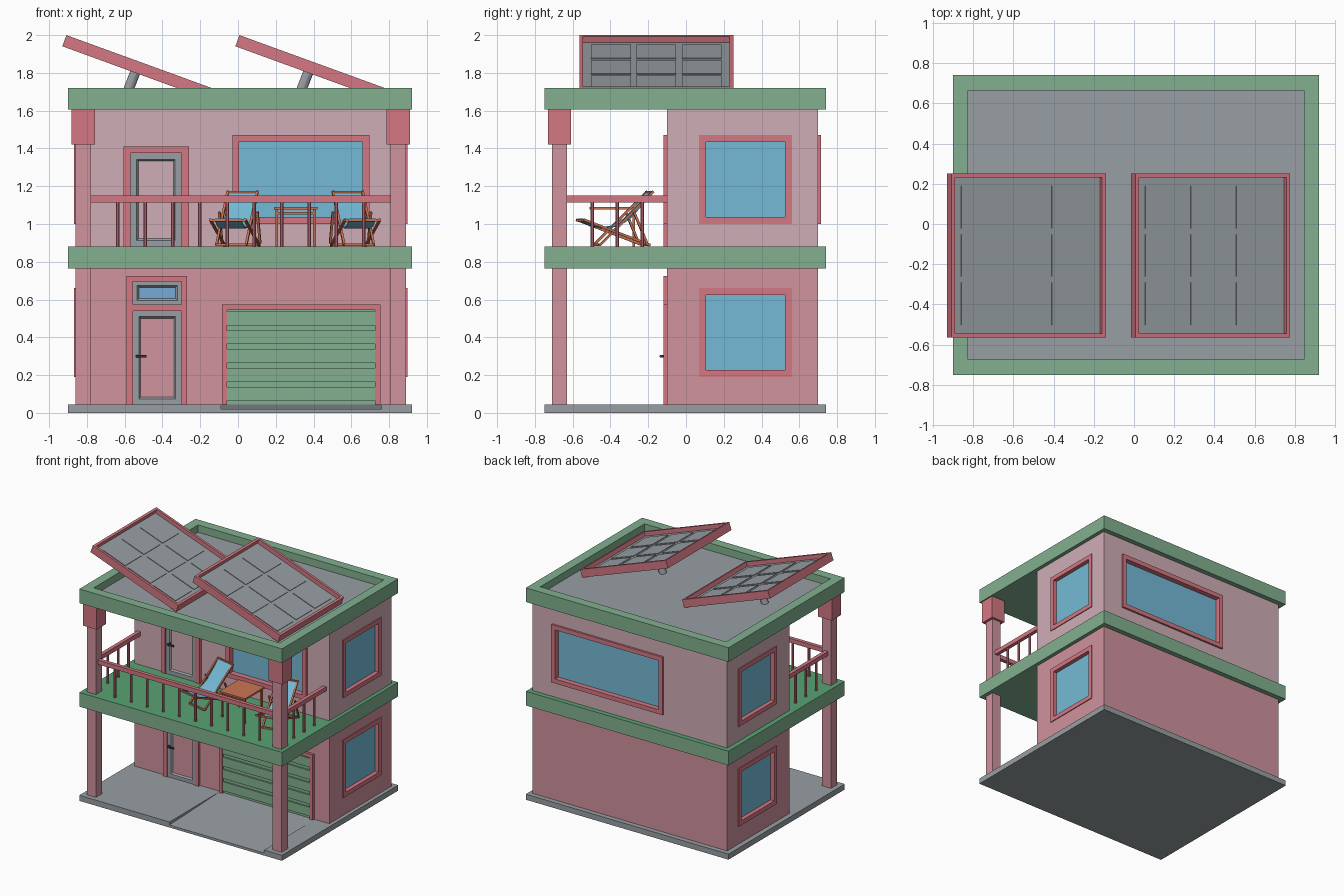
import bpy, bmesh, math
from mathutils import Vector, Matrix

if "Cube" in bpy.data.objects:
    bpy.data.objects.remove(bpy.data.objects["Cube"])


def material(name, r, g, b):
    lin = [(c / 255 / 12.92) if c < 10 else ((c / 255 + 0.055) / 1.055) ** 2.4 for c in (r, g, b)]
    m = bpy.data.materials.new(name)
    m.diffuse_color = (*lin, 1)
    m.use_nodes = True
    m.node_tree.nodes["Principled BSDF"].inputs["Base Color"].default_value = m.diffuse_color
    return m


PALE = material("pale pink wall", 208, 174, 182)
PINK = material("pink wall", 208, 147, 157)
RED = material("rose trim", 212, 119, 131)
GREEN = material("soft green", 130, 176, 144)
FLOOR = material("balcony green", 88, 164, 116)
GREY = material("grey", 152, 159, 163)
GLASS = material("sky blue", 116, 186, 214)
DOORGLASS = material("door glass blue", 120, 170, 214)
WOOD = material("orange wood", 205, 117, 84)
DARK = material("dark metal", 62, 66, 72)


def finish(name, bm, *mats):
    bmesh.ops.recalc_face_normals(bm, faces=bm.faces[:])
    me = bpy.data.meshes.new(name)
    bm.to_mesh(me)
    bm.free()
    for m in mats:
        me.materials.append(m)
    ob = bpy.data.objects.new(name, me)
    bpy.context.collection.objects.link(ob)
    return ob


def add_box(bm, x0, x1, y0, y1, z0, z1):
    mat = Matrix.Translation(((x0 + x1) / 2, (y0 + y1) / 2, (z0 + z1) / 2)) \
        @ Matrix.Diagonal((x1 - x0, y1 - y0, z1 - z0, 1))
    return bmesh.ops.create_cube(bm, size=1, matrix=mat)["verts"]


def boxes(name, mat, *dims):
    bm = bmesh.new()
    for d in dims:
        add_box(bm, *d)
    return finish(name, bm, mat)


def rods(name, mat, segs, r, sides=8):
    bm = bmesh.new()
    for a, b in segs:
        a, b = Vector(a), Vector(b)
        m = Matrix.Translation((a + b) / 2) @ (b - a).to_track_quat('Z', 'Y').to_matrix().to_4x4() \
            @ Matrix.Rotation(math.pi / sides, 4, 'Z')
        bmesh.ops.create_cone(bm, cap_ends=True, segments=sides, radius1=r, radius2=r,
                              depth=(b - a).length, matrix=m)
    return finish(name, bm, mat)


def inset_box(name, dims, direction, margin, depth, bevel, mats):
    """Box with one face inset and sunk; the sunk face takes the second colour."""
    bm = bmesh.new()
    add_box(bm, *dims)
    bm.normal_update()
    f = max(bm.faces, key=lambda q: q.normal.dot(Vector(direction)))
    bmesh.ops.inset_individual(bm, faces=[f], thickness=margin)
    bmesh.ops.inset_individual(bm, faces=[f], thickness=bevel, depth=-depth)
    f.material_index = 1
    return finish(name, bm, *mats)


X0, X1, Y0, Y1 = -0.90, 0.92, -0.75, 0.74      # slab outline
WX0, WX1, WY0, WY1 = -0.86, 0.89, -0.10, 0.70  # wall outline

# Base slab with a shallow driveway ramp
boxes("base_slab", GREY, (X0, -0.09, Y0, Y1, 0, 0.045), (0.76, X1, Y0, Y1, 0, 0.045))
bm = bmesh.new()
side = bm.faces.new([bm.verts.new((-0.09, y, z)) for y, z in
                     ((Y0, 0), (Y1, 0), (Y1, 0.045), (-0.1, 0.045), (Y0, 0.02))])
ext = bmesh.ops.extrude_face_region(bm, geom=[side])["geom"]
bmesh.ops.translate(bm, vec=(0.85, 0, 0), verts=[v for v in ext if isinstance(v, bmesh.types.BMVert)])
finish("driveway_ramp", bm, GREY)

# Middle slab with balcony floor, and roof slab with sunken deck
inset_box("middle_slab", (X0, X1, Y0, Y1, 0.765, 0.88), (0, 0, 1), 0.002, 0, 0, (GREEN, FLOOR))
inset_box("roof_slab", (X0, X1, Y0, Y1, 1.605, 1.72), (0, 0, 1), 0.107, 0.06, 0, (GREEN, GREY))

# Walls
lower = boxes("lower_wall", PINK, (WX0, WX1, WY0, WY1, 0.045, 0.765))
upper = boxes("upper_wall", PALE, (WX0, WX1, WY0, WY1, 0.88, 1.605))


def window(name, wall, pos, turn, w, h, out):
    """Framed window in a pocket cut into the wall; local -y points outward."""
    a, b, fw, d = w / 2, h / 2, 0.036, 0.04
    mat = Matrix.Translation(pos) @ Matrix.Rotation(turn, 4, 'Z')
    cut = boxes("cutter", GREY, (-a + .005, a - .005, -0.1, d, -b + .005, b - .005))
    frame = boxes(name + "_frame", RED, (-a, -a + fw, -out, d, -b, b), (a - fw, a, -out, d, -b, b),
                  (-a + fw, a - fw, -out, d, b - fw, b), (-a + fw, a - fw, -out, d, -b, -b + fw))
    pane = boxes(name + "_glass", GLASS, (-a + .01, a - .01, 0.026, d + .005, -b + .01, b - .01))
    for ob in (cut, frame, pane):
        ob.matrix_world = mat
    mod = wall.modifiers.new("pocket", 'BOOLEAN')
    mod.object, mod.solver = cut, 'EXACT'
    bpy.context.view_layer.update()
    bpy.context.view_layer.objects.active = wall
    bpy.ops.object.modifier_apply(modifier=mod.name)
    bpy.data.objects.remove(cut)


Q = math.pi / 2
for wall, z, lvl in ((lower, 0.425, "lower"), (upper, 1.235, "upper")):
    window(lvl + "_right_window", wall, (WX1, 0.315, z), Q, 0.49, 0.47, 0.007)
    window(lvl + "_left_window", wall, (WX0, 0.315, z), -Q, 0.49, 0.47, 0.007)
window("front_window", upper, (0.333, WY0, 1.235), 0, 0.725, 0.47, 0.02)
window("back_window", upper, (0.21, WY1, 1.235), 2 * Q, 1.0, 0.47, 0.016)

# Front doors with glazed panels, transom and lever handles
F = (-0.12, -0.08)
boxes("lower_door_frame", RED, (-.59, -.555, *F, .045, .725), (-.30, -.27, *F, .045, .725),
      (-.555, -.30, *F, .695, .725), (-.555, -.30, *F, .54, .575))
boxes("upper_door_frame", RED, (-.605, -.57, *F, .88, 1.41), (-.30, -.26, *F, .88, 1.41),
      (-.57, -.30, *F, 1.375, 1.41))
D = (-0.112, -0.08)
inset_box("lower_door", (-.555, -.30, *D, .045, .54), (0, -1, 0), 0.042, 0.014, 0.016, (GREY, DOORGLASS))
inset_box("upper_door", (-.57, -.30, *D, .88, 1.375), (0, -1, 0), 0.046, 0.014, 0.016, (GREY, DOORGLASS))
inset_box("transom", (-.555, -.30, *D, .575, .695), (0, -1, 0), 0.030, 0.012, 0.014, (GREY, DOORGLASS))
for lvl, z in (("lower", 0.30), ("upper", 1.13)):
    rods(lvl + "_door_handle", DARK, [((-.535, -.105, z), (-.535, -.135, z)),
                                      ((-.54, -.133, z), (-.485, -.133, z))], 0.008)

# Garage door with horizontal slats
boxes("garage_frame", RED, (-.085, -.058, *F, .03, .575), (.725, .755, *F, .03, .575),
      (-.058, .725, *F, .545, .575))
boxes("garage_door_back", GREEN, (-.058, .725, -.102, -.08, .045, .545))
boxes("garage_slats", GREEN, *[(-.058, .725, -.114, -.10, z, z + 0.073)
                               for z in (.065 + .0995 * i for i in range(5))])

# Corner pillars with capitals
for lbl, x in (("left", -0.82), ("right", 0.848)):
    boxes(lbl + "_pillar", PINK, (x - .041, x + .041, -.71, -.63, .045, 1.605))
    boxes(lbl + "_capital", RED, (x - .062, x + .062, -.73, -.61, 1.42, 1.605))

# Balcony railing
RZ = (1.115, 1.15)
boxes("railing_top", RED, (-.78, .81, -.685, -.655, *RZ),
      (-.835, -.805, -.63, -.10, *RZ), (.833, .863, -.63, -.10, *RZ))
posts = [(-.78 + 1.59 * i / 11, -.67) for i in range(1, 11)]
posts += [(x, -.63 + .1325 * i) for x in (-.82, .848) for i in (1, 2, 3)]
rods("railing_balusters", RED, [((x, y, .875), (x, y, 1.12)) for x, y in posts], 0.010)

# Tilted roof panels, each with a 3 x 3 grid of cells and a strut
TILT, L, T, HW = math.radians(20), 0.818, 0.063, 0.4075
for i, x in enumerate((-0.1615, 0.7545)):
    mat = Matrix.Translation((x, -0.157, 1.661)) @ Matrix.Rotation(TILT, 4, 'Y')
    panel = inset_box(f"panel_{i + 1}", (-L, 0, -HW, HW, 0, T), (0, 0, 1), 0.027, 0.034, 0, (RED, GREY))
    cells = boxes(f"panel_cells_{i + 1}", GREY, *[
        (-L / 2 + a - .105, -L / 2 + a + .105, b - .105, b + .105, T - .036, T - .029)
        for a in (-.24, 0, .24) for b in (-.24, 0, .24)])
    strut = rods(f"panel_strut_{i + 1}", GREY, [((-.46, 0, -.17), (-.41, 0, .01))], 0.028, 12)
    strut.data.clear_geometry()
    bpy.data.objects.remove(strut)
    panel.matrix_world = cells.matrix_world = mat
    rods(f"panel_strut_{i + 1}", GREY, [((x - .44, -.157, 1.655), (x - .38, -.157, 1.81))], 0.028, 12)

# Balcony table
boxes("table", WOOD, (.19, .42, -.51, -.26, 1.076, 1.09),
      *[(x, x + .014, y, y + .014, .88, 1.08) for x in (.198, .398) for y in (-.50, -.284)],
      *[(.198, .412, y, y + .01, 1.05, 1.064) for y in (-.498, -.282)])

# Folding deck chairs turned away from the table
for lbl, cx, turn in (("left", -0.015, -12), ("right", 0.62, 12)):
    mat = Matrix.Translation((cx, -0.375, 0.888)) @ Matrix.Rotation(math.radians(turn), 4, 'Z')
    segs = []
    for s in (-1, 1):
        segs += [((s * .08, .19, .285), (s * .08, -.10, 0)),
                 ((s * .094, -.19, .135), (s * .094, .17, 0)),
                 ((s * .103, .08, .175), (s * .103, .15, .01))]
    for w, y, z in ((.08, .185, .28), (.08, -.10, .002), (.094, -.185, .132), (.094, .165, .002)):
        segs.append(((-w, y, z), (w, y, z)))
    frame = rods(lbl + "_chair_frame", WOOD, segs, 0.009, 4)
    bm = bmesh.new()
    prof = ((.187, .287), (.12, .205), (.06, .14), (0, .105), (-.06, .095), (-.12, .105), (-.187, .14))
    rows = [[bm.verts.new((s * .072, y, z)) for s in (-1, 1)] for y, z in prof]
    for a, b in zip(rows, rows[1:]):
        bm.faces.new((a[0], a[1], b[1], b[0]))
    cloth = finish(lbl + "_chair_cloth", bm, GLASS)
    cloth.modifiers.new("thickness", 'SOLIDIFY').thickness = 0.006
    frame.matrix_world = cloth.matrix_world = mat
